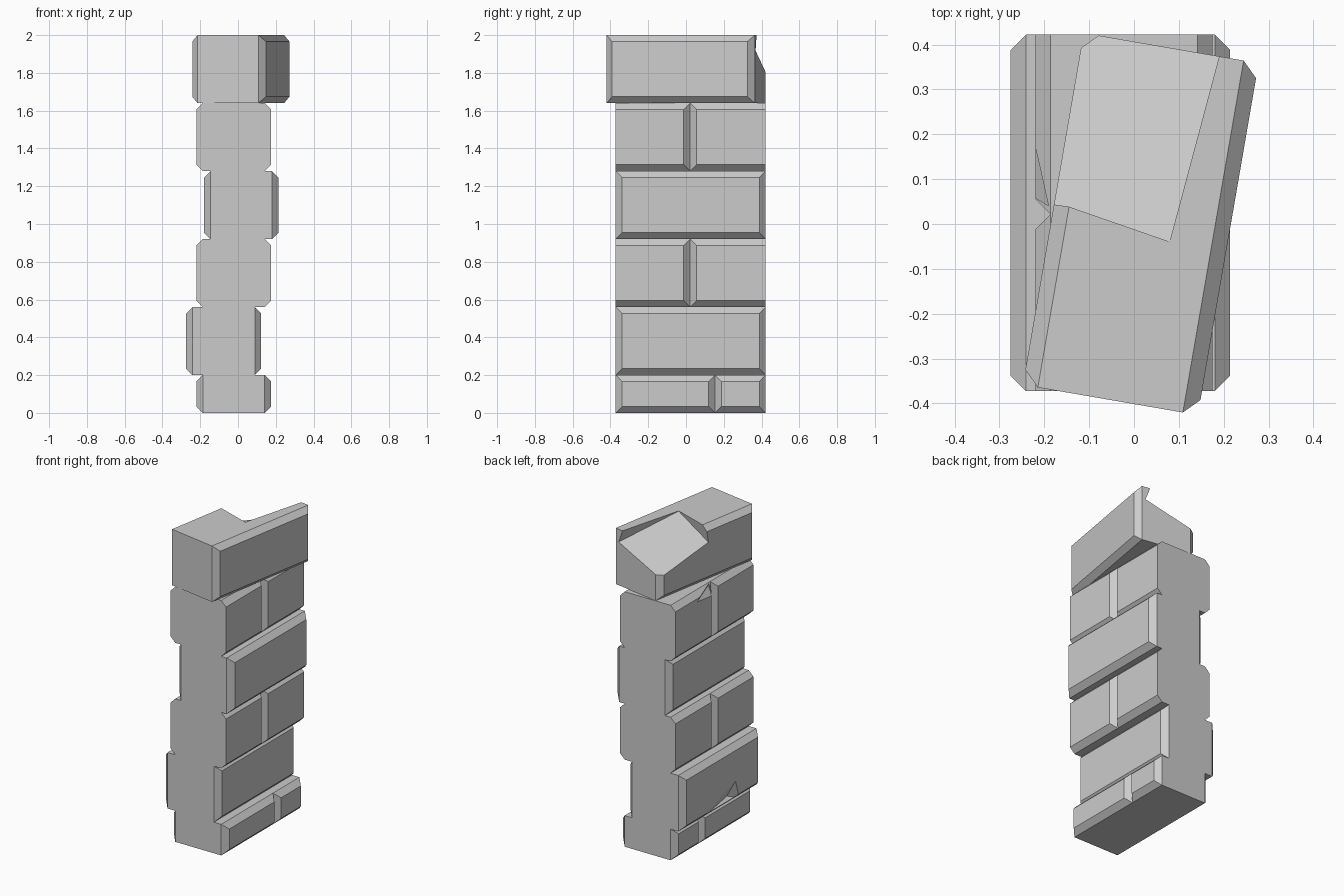
import bpy, bmesh, math
from mathutils import Vector, Matrix

if "Cube" in bpy.data.objects:
    bpy.data.objects.remove(bpy.data.objects["Cube"])

C = 0.034            # chamfer around the outer faces
Y0, Y1 = -0.372, 0.422


def to_object(name, bm):
    bmesh.ops.recalc_face_normals(bm, faces=bm.faces[:])
    me = bpy.data.meshes.new(name)
    bm.to_mesh(me)
    bm.free()
    ob = bpy.data.objects.new(name, me)
    bpy.context.collection.objects.link(ob)
    return ob


# Brick: four rings along x, the outer two inset to form chamfered faces
def brick(name, x0, x1, y0, y1, z0, z1, cut_front=False, cut_back=False):
    bm = bmesh.new()
    rings = []
    for x, c in ((x0, C), (x0 + C, 0), (x1 - C, 0), (x1, C)):
        a = y0 + (0 if cut_front else c)
        b = y1 - (0 if cut_back else c)
        rings.append([bm.verts.new((x, y, z)) for y, z in
                      ((a, z0 + c), (b, z0 + c), (b, z1 - c), (a, z1 - c))])
    for r, s in zip(rings, rings[1:]):
        for i in range(4):
            j = (i + 1) % 4
            bm.faces.new((r[i], r[j], s[j], s[i]))
    bm.faces.new(rings[0])
    bm.faces.new(rings[-1])
    return to_object(name, bm)


# Break a piece off a brick with the hull of a few points
def chip(ob, points):
    bm = bmesh.new()
    for p in points:
        bm.verts.new(p)
    bmesh.ops.convex_hull(bm, input=bm.verts[:])
    cutter = to_object("chip_cutter", bm)
    cutter.hide_render = True
    m = ob.modifiers.new("chip", 'BOOLEAN')
    m.operation = 'DIFFERENCE'
    m.solver = 'EXACT'
    m.object = cutter
    bpy.context.view_layer.objects.active = ob
    bpy.ops.object.modifier_apply(modifier=m.name)
    bpy.data.objects.remove(cutter)


# Base course of two low bricks
brick("base_brick_front", -0.22, 0.175, Y0, 0.154, 0, 0.2)
brick("base_brick_back", -0.22, 0.175, 0.154, Y1, 0, 0.2)

# Full-length bricks
low = brick("long_brick_lower", -0.275, 0.123, Y0, Y1, 0.2, 0.56)
brick("long_brick_upper", -0.18, 0.214, Y0, Y1, 0.92, 1.28)

# Courses of two half bricks, sawn flat at the wall ends
for label, z in (("lower", 0.56), ("upper", 1.28)):
    brick(f"half_brick_{label}_front", -0.22, 0.175, Y0, 0.022, z, z + 0.36, cut_front=True)
    half = brick(f"half_brick_{label}_back", -0.22, 0.175, 0.022, Y1, z, z + 0.36, cut_back=True)

# Small chips on the left side
chip(low, [(-0.30, 0.45, 0.20), (-0.30, -0.13, 0.39), (-0.30, -0.19, 0.19), (-0.235, -0.08, 0.235)])
chip(half, [(-0.25, 0.33, 1.56), (-0.25, 0.07, 1.53), (-0.25, 0.10, 1.72), (-0.18, 0.03, 1.62)])

# Twisted cap brick with a broken back-left corner
cap = brick("cap_brick", -0.198, 0.198, -0.398, 0.398, 1.64, 2.0)
cap.data.transform(Matrix.Translation((0.015, 0, 0)) @ Matrix.Rotation(math.radians(-9.8), 4, 'Z'))
p = Vector((0.08, -0.04, 1.998))
e1 = Vector((0.14, 0.405, -0.08))
e2 = Vector((-0.26, 0.07, -0.103))
w = e1.cross(e2).normalized() * 0.5
chip(cap, [p + e1 * i + e2 * j + w * k for i in (0, 1.6) for j in (0, 1.6) for k in (0, 1)])
